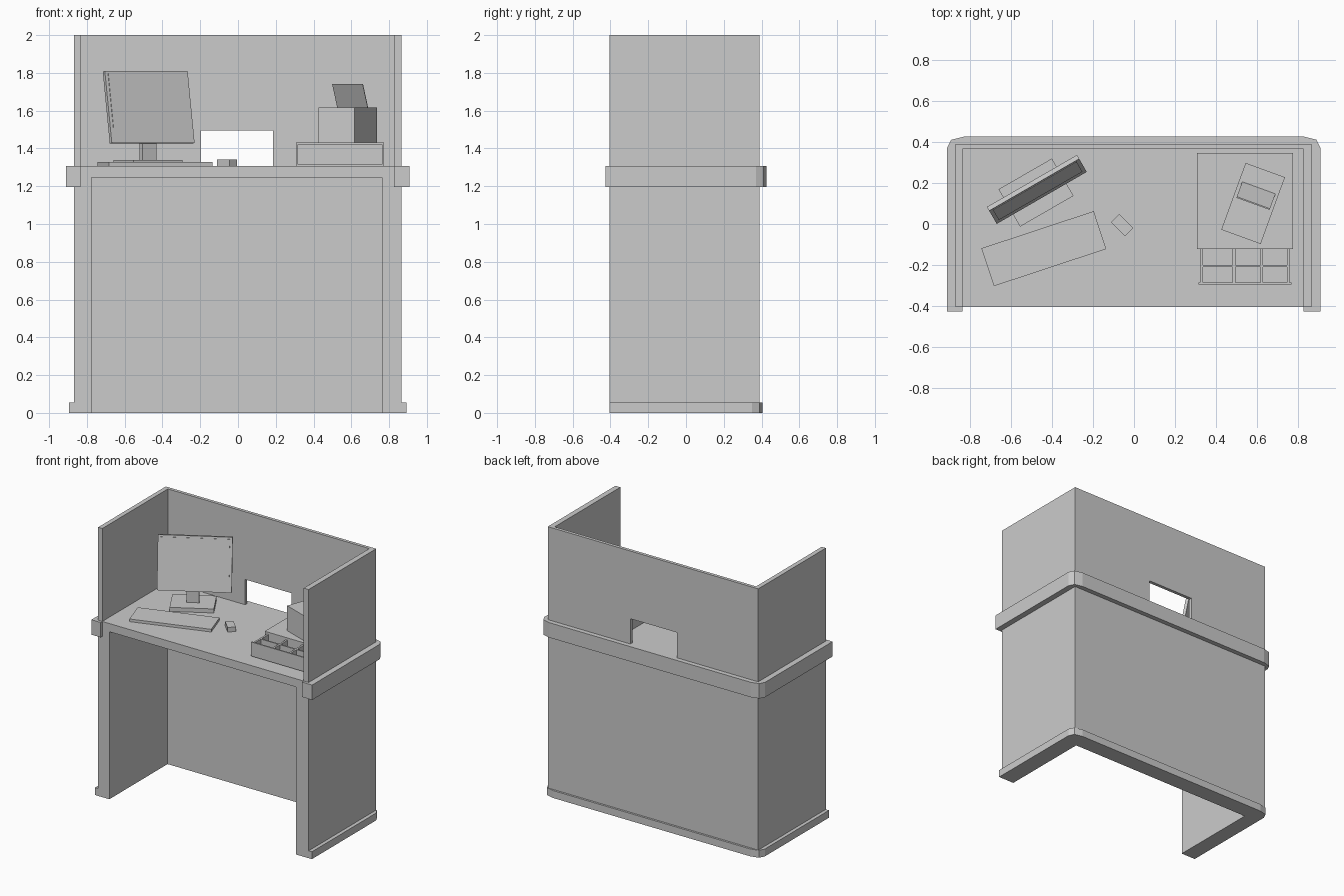
import bpy, bmesh
from math import radians
from mathutils import Matrix, Vector

if "Cube" in bpy.data.objects:
    bpy.data.objects.remove(bpy.data.objects["Cube"])


def finish(name, bm):
    bmesh.ops.recalc_face_normals(bm, faces=bm.faces)
    mesh = bpy.data.meshes.new(name)
    bm.to_mesh(mesh)
    bm.free()
    ob = bpy.data.objects.new(name, mesh)
    bpy.context.collection.objects.link(ob)
    return ob


def boxes(name, parts, matrix=Matrix()):
    """One object from boxes given as (x0, x1, y0, y1, z0, z1)."""
    bm = bmesh.new()
    for x0, x1, y0, y1, z0, z1 in parts:
        fit = (Matrix.Translation(((x0 + x1) / 2, (y0 + y1) / 2, (z0 + z1) / 2))
               @ Matrix.Diagonal((x1 - x0, y1 - y0, z1 - z0, 1)))
        bmesh.ops.create_cube(bm, size=1, matrix=matrix @ fit)
    return finish(name, bm)


def extrude(name, points, direction):
    """Extrude a closed outline along a vector."""
    bm = bmesh.new()
    face = bm.faces.new([bm.verts.new(p) for p in points])
    ext = bmesh.ops.extrude_face_region(bm, geom=[face], use_keep_orig=True)
    verts = [v for v in ext["geom"] if isinstance(v, bmesh.types.BMVert)]
    bmesh.ops.translate(bm, verts=verts, vec=Vector(direction))
    return finish(name, bm)


def u_shape(name, left, right, front, back, inner, z0, z1, corner=False):
    """U-shaped plan open to the front, optionally with eased rear corners."""
    il, ir, ib = inner
    if corner:
        rear = [(right, back - .055), (right - .02, back - .015), (right - .08, back),
                (left + .08, back), (left + .02, back - .015), (left, back - .055)]
    else:
        rear = [(right, back), (left, back)]
    plan = [(il, front), (il, ib), (ir, ib), (ir, front), (right, front)] + rear + [(left, front)]
    return extrude(name, [(x, y, z0) for x, y in plan], (0, 0, z1 - z0))


def place(x, y, z, turn, tilt=0):
    return (Matrix.Translation((x, y, z)) @ Matrix.Rotation(radians(turn), 4, 'Z')
            @ Matrix.Rotation(radians(tilt), 4, 'X'))


L, R, F, B = -.868, .865, -.405, .39      # booth outer limits
TOP = 1.308                               # desk surface height

# booth lower half
knee = (-.776, .763, .28)
u_shape("base_plinth", -.894, .892, F, .405, knee, 0, .055, corner=True)
u_shape("lower_walls", L, R, F, B, knee, .055, TOP)
boxes("desktop", [(knee[0], knee[1], F, knee[2], 1.247, TOP)])
u_shape("counter_band", -.91, .908, -.425, .425, (-.834, .825, .37), 1.197, TOP, corner=True)

# booth upper half, with the serving window notched into the back panel
boxes("side_wall_left", [(L, -.834, F, B, TOP, 2)])
boxes("side_wall_right", [(.825, R, F, B, TOP, 2)])
back = [(-.834, TOP), (-.197, TOP), (-.197, 1.496), (.186, 1.496),
        (.186, TOP), (.825, TOP), (.825, 2), (-.834, 2)]
extrude("back_wall", [(x, .366, z) for x, z in back], (0, B - .366, 0))

# monitor
stand = place(-.477, .153, TOP, 30)
boxes("monitor_foot", [(-.15, .15, -.105, .105, 0, .03)], stand)
boxes("monitor_neck", [(-.043, .043, -.016, .016, .03, .17)], stand)
panel = place(-.449, .127, 1.43, 30, -11)
boxes("monitor_case", [(-.253, .253, 0, .022, 0, .387)], panel)
boxes("monitor_screen", [(-.235, .235, -.003, .01, .075, .373)], panel)

# keyboard and mouse
boxes("keyboard", [(-.288, .288, -.097, .097, 0, .02)], place(-.439, -.12, TOP, 18.3))
boxes("mouse", [(-.048, .048, -.028, .028, 0, .034)], place(-.058, -.005, TOP, -45))

# money drawer: cabinet and open divided tray
boxes("drawer_cabinet", [(.306, .773, -.122, .346, TOP, 1.432)])
y0, y1, zt = -.287, -.122, 1.415
tray = [(.322, .758, y0, y1, 1.318, 1.33), (.314, .766, -.294, y0 + .003, 1.315, 1.42)]
tray += [(x - .007, x + .007, y0, y1, 1.33, zt) for x in (.329, .486, .622, .751)]
tray += [(.322, .758, -.21, -.2, 1.33, zt)]
boxes("drawer_tray", tray)

# cash register with a leaning customer display
till = place(.58, .1, 1.432, -20)
boxes("register_body", [(-.102, .102, -.173, .173, 0, .186)], till)
display = [(-.086, .075, .186), (-.086, .081, .186), (-.086, .004, .308), (-.086, -.002, .308)]
extrude("register_display", [till @ Vector(p) for p in display],
        till.to_3x3() @ Vector((.172, 0, 0)))
